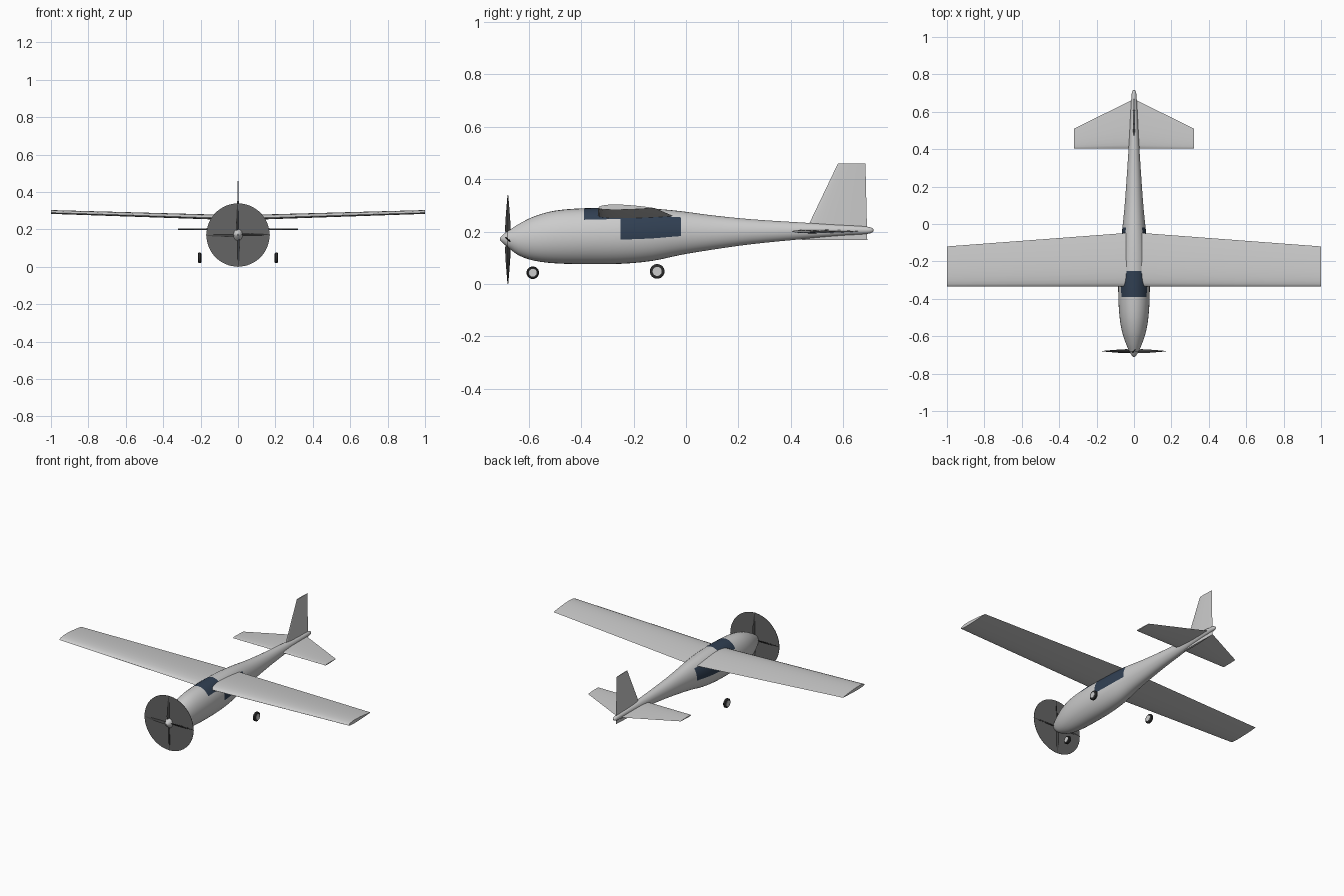
import bpy, bmesh
from math import sin, cos, pi, radians, sqrt
from mathutils import Vector, Matrix

cube = bpy.data.objects.get("Cube")
if cube:
    bpy.data.objects.remove(cube, do_unlink=True)


def material(name, r, g, b):
    m = bpy.data.materials.new(name)
    m.use_nodes = True
    m.diffuse_color = (r, g, b, 1)
    m.node_tree.nodes["Principled BSDF"].inputs["Base Color"].default_value = (r, g, b, 1)
    return m


BODY = material("light grey paint", .6, .6, .6)
GLASS = material("dark blue glass", .03, .05, .085)
DISC = material("dark grey disc", .13, .13, .13)
BLADE = material("charcoal blade", .05, .05, .05)
TYRE = material("black rubber", .025, .025, .025)


def loft(name, rings, mats, rule=None, angle=40):
    """Skin a list of equal-length closed rings, with capped ends."""
    bm = bmesh.new()
    rows = [[bm.verts.new(p) for p in ring] for ring in rings]
    n = len(rows[0])
    for i in range(len(rows) - 1):
        for j in range(n):
            k = (j + 1) % n
            f = bm.faces.new((rows[i][j], rows[i][k], rows[i + 1][k], rows[i + 1][j]))
            if rule:
                f.material_index = rule(i, j)
    bm.faces.new(rows[0])
    bm.faces.new(rows[-1])
    bmesh.ops.recalc_face_normals(bm, faces=bm.faces)
    mesh = bpy.data.meshes.new(name)
    bm.to_mesh(mesh)
    bm.free()
    for m in mats:
        mesh.materials.append(m)
    ob = bpy.data.objects.new(name, mesh)
    bpy.context.collection.objects.link(ob)
    bpy.ops.object.select_all(action='DESELECT')
    ob.select_set(True)
    bpy.context.view_layer.objects.active = ob
    bpy.ops.object.shade_smooth_by_angle(angle=radians(angle))
    return ob


def span(a, b, n):
    return [a + (b - a) * i / n for i in range(n)]


# Fuselage stations: y, top, bottom, half width
STATIONS = [Vector(s) for s in (
    (-.71, .176, .168, .004), (-.70, .187, .157, .014), (-.68, .202, .140, .025),
    (-.64, .228, .110, .043), (-.58, .258, .089, .063), (-.50, .280, .079, .077),
    (-.39, .289, .076, .084), (-.25, .292, .077, .083), (-.13, .288, .088, .075),
    (-.02, .278, .111, .062), (.10, .262, .131, .050), (.25, .247, .152, .039),
    (.42, .236, .169, .028), (.60, .225, .185, .018), (.69, .219, .191, .013),
    (.71, .214, .196, .009), (.716, .208, .202, .003))]
STEPS = 3


def smooth_stations(s):
    """Spline through the stations, spaced by their y distance."""
    def slope(i):
        a, b = s[max(i - 1, 0)], s[min(i + 1, len(s) - 1)]
        return (b - a) / (b[0] - a[0])
    out = []
    for i in range(len(s) - 1):
        h = s[i + 1][0] - s[i][0]
        for t in span(0, 1, STEPS):
            p = (s[i] * (1 + 2 * t) * (1 - t) ** 2 + slope(i) * h * t * (1 - t) ** 2
                 + s[i + 1] * t * t * (3 - 2 * t) - slope(i + 1) * h * t * t * (1 - t))
            out.append(p)
    return out + [s[-1]]


stations = smooth_stations(STATIONS)
# Ring angles on one side, with edges placed on the window borders
half = span(-90, -8, 8) + span(-8, 36, 4) + [36] + span(46, 90, 4)
angles = half + [90] + [180 - a for a in reversed(half[1:])]


def fuselage_ring(s):
    y, top, bottom, w = s
    return [(w * cos(radians(a)), y, (top + bottom) / 2 + (top - bottom) / 2 * sin(radians(a)))
            for a in angles]


def window_rule(i, j):
    y = (stations[i][0] + stations[i + 1][0]) / 2
    a = angles[j] + 1 if angles[j] < 90 else 179 - angles[j]
    windscreen = -.39 < y < -.25 and a > 36
    side_window = -.25 < y < -.02 and -8 < a < 46
    return int(windscreen or side_window)


loft("fuselage", [fuselage_ring(s) for s in stations], [BODY, GLASS], window_rule)


# Wing and tail surfaces share one aerofoil outline, as (chord, height) pairs
def aerofoil(upper, lower, n=12):
    def thick(t):
        return 2.6 * (.97 * sqrt(t) - .42 * t - 1.15 * t ** 2 + .95 * t ** 3 - .35 * t ** 4)
    ts = [(1 - cos(pi * i / n)) / 2 for i in range(n + 1)]
    top = [(t, upper * thick(t)) for t in ts]
    low = [(t, -lower * thick(t)) for t in reversed(ts[1:-1])]
    return top + low


def surface(name, sections, upper, lower, vertical=False):
    """Each section: span position, leading edge y, trailing edge y, height offset."""
    rings = []
    for pos, lead, trail, off in sections:
        c = trail - lead
        ring = [(pos, lead + t * c, off + h * c) for t, h in aerofoil(upper, lower)]
        rings.append([(z, y, x) for x, y, z in ring] if vertical else ring)
    return loft(name, rings, [BODY])


def both_sides(root, tip):
    return [(-tip[0], *tip[1:]), root, tip]


surface("main_wing", both_sides((0, -.335, -.045, .258), (1, -.335, -.12, .29)), .075, .038)
surface("tailplane", both_sides((0, .405, .668, .201), (.32, .405, .51, .201)), .035, .035)
surface("tail_fin", [(.167, .44, .692, 0), (.46, .58, .685, 0)], .03, .03, vertical=True)

# Propeller disc and four twisted blades
HUB = Vector((0, -.68, .17))


def circle(r, n, place):
    return [place(r * cos(2 * pi * i / n), r * sin(2 * pi * i / n)) for i in range(n)]


loft("propeller_disc",
     [circle(.169, 64, lambda a, b, d=d: HUB + Vector((a, d, b))) for d in (-.001, .001)], [DISC])
for q in range(4):
    turn = Matrix.Rotation(q * pi / 2, 3, 'Y')
    rings = []
    for r, chord, twist in ((.01, .010, 60), (.04, .014, 50), (.08, .013, 42),
                            (.13, .009, 32), (.17, .003, 25)):
        ca, sa = cos(radians(twist)), sin(radians(twist))
        rings.append(circle(1, 10, lambda a, b: HUB + turn @ Vector(
            (chord * a * ca - chord * b * sa / 5, chord * a * sa + chord * b * ca / 5, r))))
    loft(f"propeller_blade_{q + 1}", rings, [BLADE])


# Wheels: rubber tyre with a pale hub
def wheel(name, x, y, z, r):
    def rings(profile, n=28):
        return [circle(rad * r, n, lambda a, b: (x + d, y + a, z + b)) for d, rad in profile]
    loft(name + "_tyre", rings([(-.009, .6), (-.009, .82), (-.005, 1),
                                (.005, 1), (.009, .82), (.009, .6)]), [TYRE])
    loft(name + "_hub", rings([(-.01, .62), (.01, .62)]), [BODY])


wheel("nose_wheel", 0, -.585, .043, .024)
for side, sign in (("left", 1), ("right", -1)):
    wheel(side + "_main_wheel", sign * .205, -.11, .048, .028)
